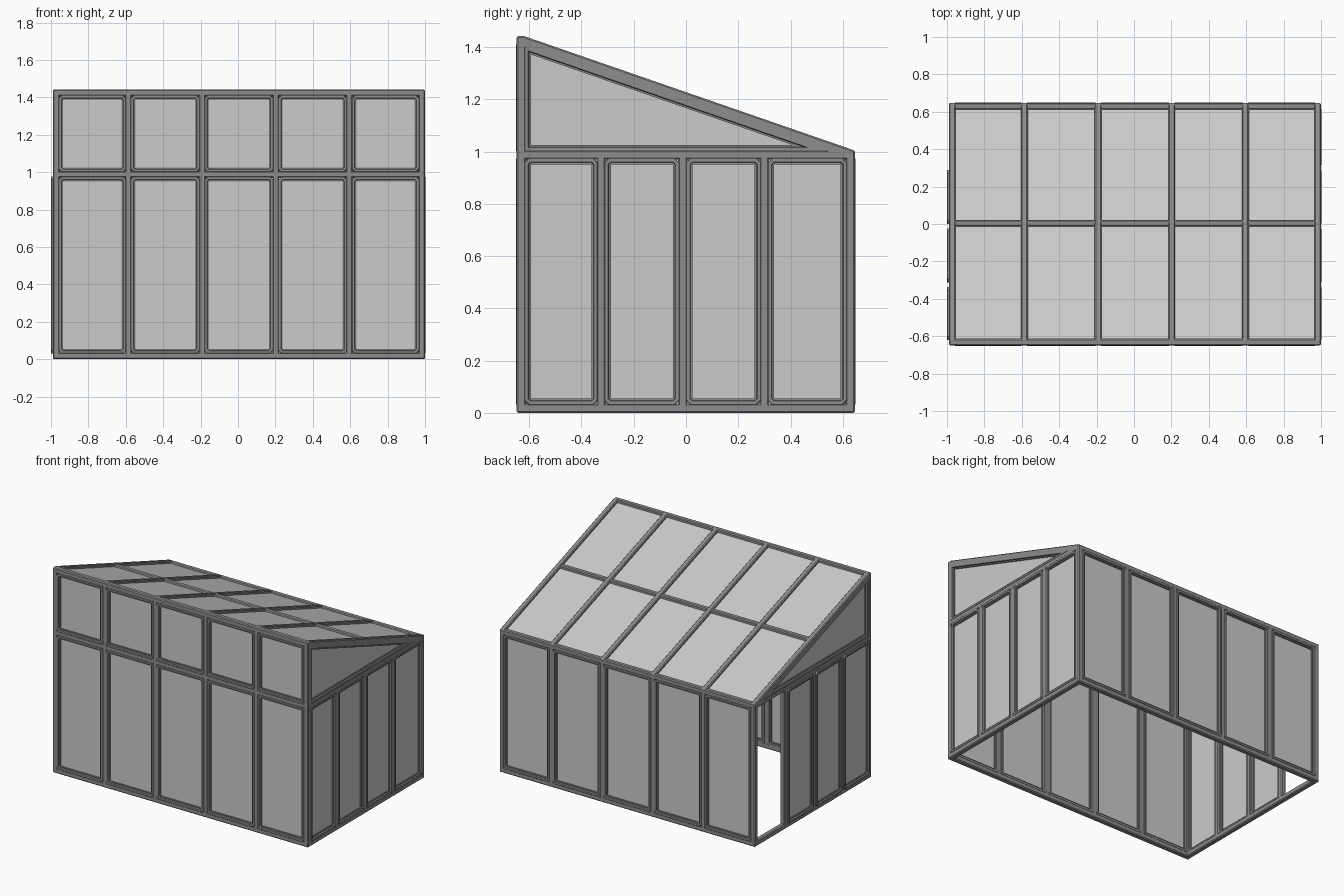
import bpy, bmesh
from mathutils import Vector
from itertools import permutations, product

if "Cube" in bpy.data.objects:
    bpy.data.objects.remove(bpy.data.objects["Cube"])

R, CH = 0.018, 0.006            # half thickness and chamfer of the frame bars
DARK = bpy.data.materials.new("dark_grey")
DARK.diffuse_color = (0.27, 0.27, 0.27, 1)
DARK.use_nodes = True
DARK.node_tree.nodes["Principled BSDF"].inputs["Base Color"].default_value = DARK.diffuse_color


def finish(name, bm, mat=None):
    bmesh.ops.recalc_face_normals(bm, faces=bm.faces)
    me = bpy.data.meshes.new(name)
    bm.to_mesh(me)
    bm.free()
    if mat:
        me.materials.append(mat)
    ob = bpy.data.objects.new(name, me)
    bpy.context.collection.objects.link(ob)
    return ob


def bar(name, a, b):
    """Chamfered bar: the hull around two chamfered cubes."""
    bm = bmesh.new()
    sizes = set(permutations((R, R - CH, R - CH)))
    for p in (a, b):
        for s, sg in product(sizes, product((-1, 1), repeat=3)):
            bm.verts.new(Vector(p) + Vector([i * j for i, j in zip(s, sg)]))
    res = bmesh.ops.convex_hull(bm, input=bm.verts)
    junk = {v for k in ("geom_interior", "geom_unused") for v in res[k]
            if isinstance(v, bmesh.types.BMVert)}
    bmesh.ops.delete(bm, geom=list(junk), context='VERTS')
    bmesh.ops.dissolve_limit(bm, angle_limit=0.01, verts=bm.verts, edges=bm.edges)
    finish(name, bm, DARK)


def inset(pts, n, d):
    out = []
    for i, p in enumerate(pts):
        i1 = n.cross((p - pts[i - 1]).normalized())
        i2 = n.cross((pts[(i + 1) % len(pts)] - p).normalized())
        out.append(p + (i1 + i2) * d / (1 + i1.dot(i2)))
    return out


def cut_corners(pts, c):
    out = []
    for i, p in enumerate(pts):
        for q in (pts[i - 1], pts[(i + 1) % len(pts)]):
            out.append(p + (q - p).normalized() * c)
    return out


def panel(name, corners, outward, shift=0.0, sash=True):
    """Glass pane, with a stepped sash around it if wanted."""
    pts = [Vector(c) for c in corners]
    n = (pts[1] - pts[0]).cross(pts[2] - pts[0]).normalized()
    if n.dot(Vector(outward)) < 0:
        pts.reverse()
        n = -n
    pts = [p + n * shift for p in pts]
    bm = bmesh.new()
    loop = inset(pts, n, 0.033 if sash else 0.01)
    lo = [bm.verts.new(p - n * 0.004) for p in loop]
    hi = [bm.verts.new(p + n * 0.004) for p in loop]
    bm.faces.new(lo)
    bm.faces.new(hi)
    for i in range(len(lo)):
        bm.faces.new((lo[i - 1], lo[i], hi[i], hi[i - 1]))
    finish(name + "_glass", bm)
    if not sash:
        return
    bm = bmesh.new()
    base = inset(pts, n, 0.012)
    if len(base) == 4:
        base = cut_corners(base, 0.018)
    profile = [(0, -.02), (0, .017), (.003, .02), (.015, .02), (.018, .012),
               (.025, .012), (.025, -.012), (.018, -.012), (.015, -.02)]
    rings = [[bm.verts.new(p + n * h) for p in inset(base, n, d)] for d, h in profile]
    for k in range(len(rings)):
        a, b = rings[k - 1], rings[k]
        for i in range(len(a)):
            bm.faces.new((a[i - 1], a[i], b[i], b[i - 1]))
    finish(name + "_sash", bm, DARK)


# Grid of frame centre lines
X0, X1, Y0, Y1 = -0.972, 0.982, -0.631, 0.629
ZB, ZM, ZT = R, 0.988, 1.424
xs = [X0] + [0.005 + 0.394 * k for k in (-1.5, -0.5, 0.5, 1.5)] + [X1]
ys = [Y0, -0.325, -0.0125, 0.3, Y1]
YM = 0.004


def roof_z(y):
    return ZT + (ZM - ZT) * (y - Y0) / (Y1 - Y0)


# Long horizontal rails
for name, y, z in (("front_sill", Y0, ZB), ("front_middle_rail", Y0, ZM),
                   ("front_top_rail", Y0, ZT), ("back_sill", Y1, ZB),
                   ("back_top_rail", Y1, ZM), ("roof_purlin", YM, roof_z(YM))):
    bar(name, (X0, y, z), (X1, y, z))

# Posts and rafters
for x in xs:
    bar("front_post", (x, Y0, ZB), (x, Y0, ZT))
    bar("back_post", (x, Y1, ZB), (x, Y1, ZM))
    bar("rafter", (x, Y0, ZT), (x, Y1, ZM))

# Front, back and roof panels
for a, b in zip(xs, xs[1:]):
    for name, y, z0, z1, s in (("front_lower", Y0, ZB, ZM, -1),
                               ("front_upper", Y0, ZM, ZT, -1),
                               ("back", Y1, ZB, ZM, 1)):
        panel(name, [(a, y, z0), (b, y, z0), (b, y, z1), (a, y, z1)], (0, s, 0))
    for c, d in ((Y0, YM), (YM, Y1)):
        panel("roof", [(a, c, roof_z(c)), (b, c, roof_z(c)),
                       (b, d, roof_z(d)), (a, d, roof_z(d))], (0, 0, 1), 0, False)

# Side walls with gable triangles; last bay on the left is the open doorway
for side, x, s in (("left", X0, -1), ("right", X1, 1)):
    bar(side + "_sill", (x, Y0, ZB), (x, Y1, ZB))
    bar(side + "_rail", (x, Y0, ZM), (x, Y1, ZM))
    for y in ys[1:-1]:
        bar(side + "_post", (x, y, ZB), (x, y, ZM))
    for i, (a, b) in enumerate(zip(ys, ys[1:])):
        if side == "left" and i == 3:
            continue
        panel(side + "_wall", [(x, a, ZB), (x, b, ZB), (x, b, ZM), (x, a, ZM)],
              (s, 0, 0), 0.008 if side == "left" else 0)
    panel(side + "_gable", [(x, Y0, ZM), (x, Y1, ZM), (x, Y0, ZT)], (s, 0, 0), -0.002)
